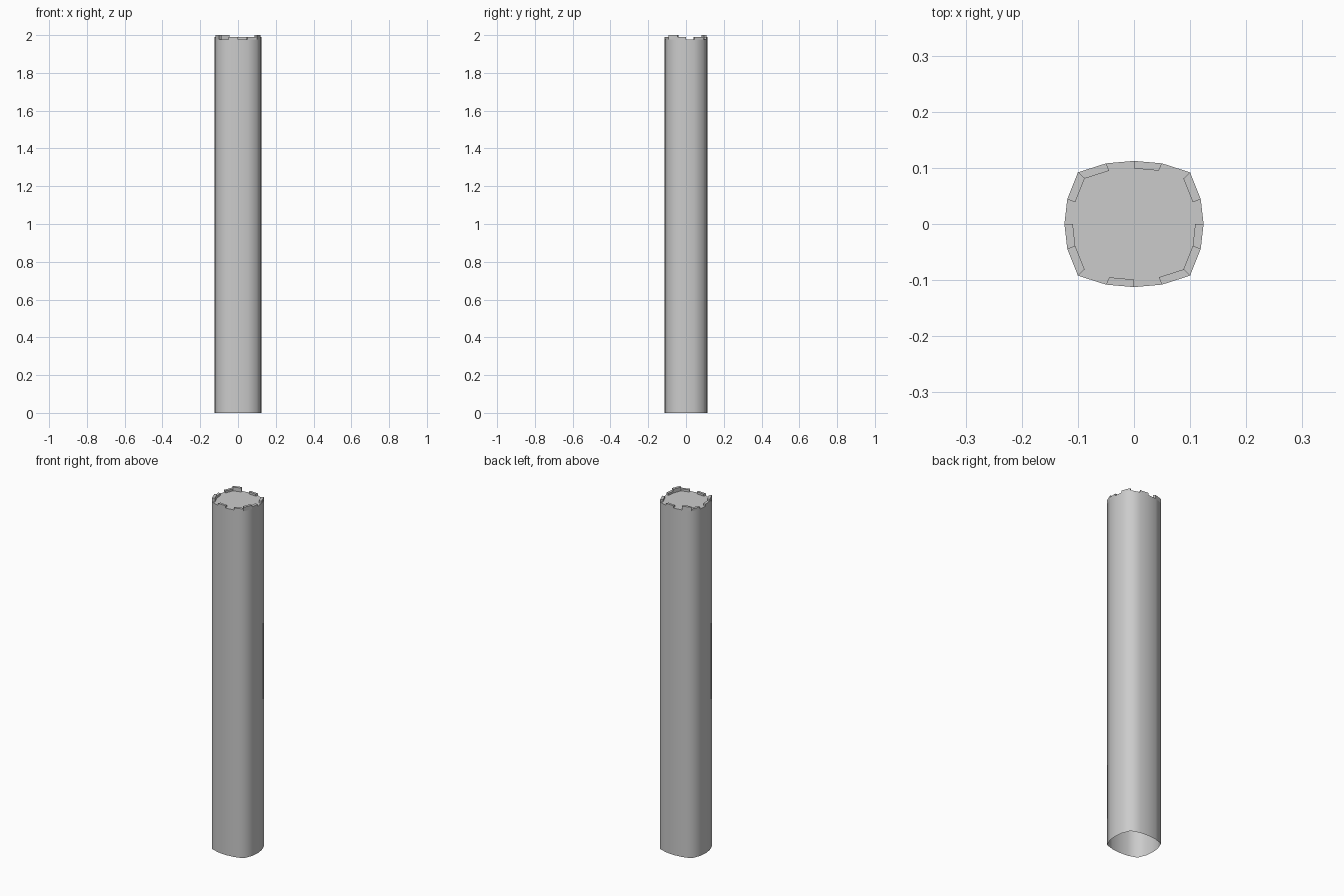
import bpy, bmesh, math

if "Cube" in bpy.data.objects:
    bpy.data.objects.remove(bpy.data.objects["Cube"])

# Sixteen-sided bulged square outline, mirrored from one quarter
quarter = [(0.124, 0), (0.119, 0.044), (0.1, 0.092), (0.05, 0.108), (0, 0.1125)]
outline = quarter + [(-x, y) for x, y in quarter[-2::-1]]
outline += [(x, -y) for x, y in outline[-2:0:-1]]
N = len(outline)
BODY_TOP = 1.978
INNER = 0.88


def finish(bm, name, angle):
    bmesh.ops.recalc_face_normals(bm, faces=bm.faces)
    me = bpy.data.meshes.new(name)
    bm.to_mesh(me)
    bm.free()
    ob = bpy.data.objects.new(name, me)
    bpy.context.collection.objects.link(ob)
    bpy.ops.object.select_all(action='DESELECT')
    ob.select_set(True)
    bpy.context.view_layer.objects.active = ob
    bpy.ops.object.shade_smooth_by_angle(angle=math.radians(angle))
    return ob


# Shaft: open underneath, capped on top
bm = bmesh.new()
low = [bm.verts.new((x, y, 0)) for x, y in outline]
high = [bm.verts.new((x, y, BODY_TOP)) for x, y in outline]
for i in range(N):
    j = (i + 1) % N
    bm.faces.new((low[i], low[j], high[j], high[i]))
bm.faces.new(high)
finish(bm, "column_shaft", 60)

# Uneven raised rim blocks: outline segment -> top height
blocks = {1: 1.99, 3: 1.99, 5: 2.0, 6: 1.99, 8: 1.99, 9: 2.0,
          11: 1.99, 13: 1.99, 14: 2.0, 15: 1.99}
bm = bmesh.new()
for i, top in blocks.items():
    a, b = outline[i], outline[(i + 1) % N]
    plan = [a, b] + [(x * INNER, y * INNER) for x, y in (b, a)]
    lo = [bm.verts.new((x, y, BODY_TOP)) for x, y in plan]
    hi = [bm.verts.new((x, y, top)) for x, y in plan]
    for k in range(4):
        m = (k + 1) % 4
        bm.faces.new((lo[k], lo[m], hi[m], hi[k]))
    bm.faces.new(hi)
    bm.faces.new(lo[::-1])
finish(bm, "rim_blocks", 30)
